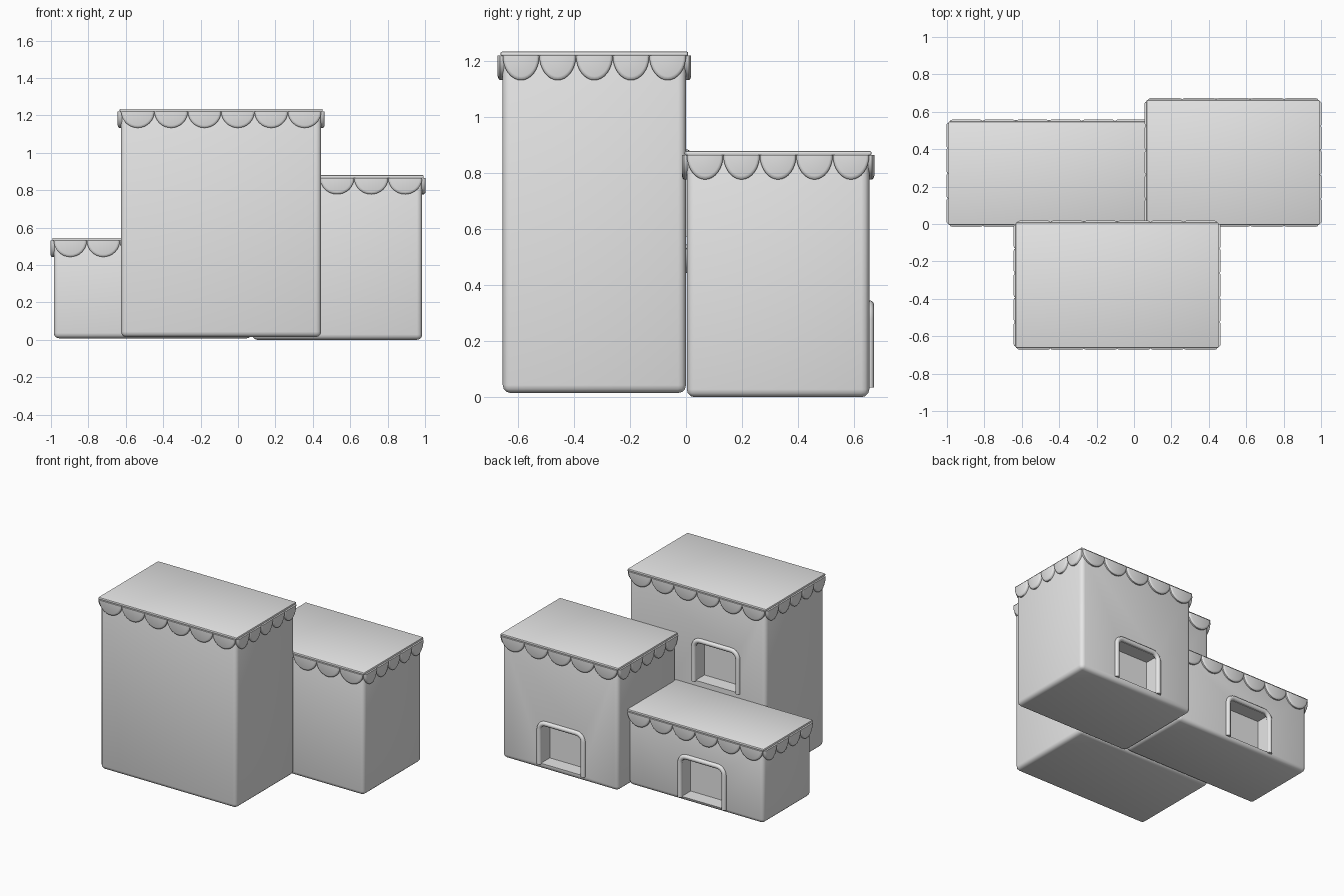
import bpy, bmesh, math
from mathutils import Vector

if "Cube" in bpy.data.objects:
    bpy.data.objects.remove(bpy.data.objects["Cube"], do_unlink=True)

plaster = bpy.data.materials.new("plain grey plaster")
plaster.use_nodes = True
plaster.diffuse_color = (0.8, 0.8, 0.8, 1)
plaster.node_tree.nodes["Principled BSDF"].inputs["Base Color"].default_value = (0.8, 0.8, 0.8, 1)


def activate(obj):
    bpy.ops.object.select_all(action='DESELECT')
    obj.select_set(True)
    bpy.context.view_layer.objects.active = obj


def finish(obj, angle=40):
    obj.data.materials.clear()
    obj.data.materials.append(plaster)
    activate(obj)
    bpy.ops.object.shade_smooth_by_angle(angle=math.radians(angle))


def box(name, lo, hi, bevel=0.0, segments=3):
    lo, hi = Vector(lo), Vector(hi)
    bpy.ops.mesh.primitive_cube_add(size=1, location=(lo + hi) / 2)
    obj = bpy.context.object
    obj.name = name
    obj.scale = hi - lo
    bpy.ops.object.transform_apply(location=False, rotation=False, scale=True)
    if bevel:
        mod = obj.modifiers.new("rounding", 'BEVEL')
        mod.width, mod.segments = bevel, segments
        bpy.ops.object.modifier_apply(modifier=mod.name)
    return obj


def scallop(bm, centre, along, out, half_width, drop):
    """Half-round flap with a softened outer rim."""
    rings = []
    for depth, size in ((-0.005, 1), (0.01, 1), (0.015, 0.95), (0.018, 0.85)):
        ring = []
        for i in range(17):
            a = math.pi * i / 16
            p = centre + along * (half_width * size * math.cos(a)) + out * depth
            p.z -= drop * size * math.sin(a)
            ring.append(bm.verts.new(p))
        rings.append(ring)
    for a, b in zip(rings, rings[1:]):
        for i in range(17):
            j = (i + 1) % 17
            bm.faces.new((a[i], a[j], b[j], b[i]))
    bm.faces.new(rings[0])
    bm.faces.new(rings[-1])


def scalloped_trim(name, lo, hi, top, count_x, count_y):
    bm = bmesh.new()
    mid = (Vector(lo) + Vector(hi)) / 2
    half = (Vector(hi) - Vector(lo)) / 2
    for axis, count in ((0, count_x), (1, count_y)):
        along, out = Vector((0, 0, 0)), Vector((0, 0, 0))
        along[axis], out[1 - axis] = 1, 1
        step = 2 * half[axis] / count
        for side in (-1, 1):
            for i in range(count):
                c = Vector((mid.x, mid.y, top)) + out * side * half[1 - axis]
                c += along * (step * (i + 0.5) - half[axis])
                scallop(bm, c, along, out * side, step / 2, 0.088)
    bmesh.ops.recalc_face_normals(bm, faces=bm.faces)
    mesh = bpy.data.meshes.new(name)
    bm.to_mesh(mesh)
    bm.free()
    obj = bpy.data.objects.new(name, mesh)
    bpy.context.collection.objects.link(obj)
    finish(obj)


def door_frame(name, x, y, z, width, height):
    """Round moulding that runs up, over and down the opening."""
    w, r = width / 2, 0.05
    pts = [(-w, 0)]
    for sign, start in ((-1, math.pi), (1, math.pi / 2)):
        for i in range(6):
            a = start - math.pi / 2 * i / 5
            pts.append((sign * (w - r) + r * math.cos(a), height - r + r * math.sin(a)))
    pts.append((w, 0))
    curve = bpy.data.curves.new(name, 'CURVE')
    curve.dimensions = '3D'
    curve.bevel_depth, curve.bevel_resolution = 0.017, 3
    curve.use_fill_caps = True
    spline = curve.splines.new('POLY')
    spline.points.add(len(pts) - 1)
    for point, (u, v) in zip(spline.points, pts):
        point.co = (x + u, y, z + v, 1)
    obj = bpy.data.objects.new(name, curve)
    bpy.context.collection.objects.link(obj)
    activate(obj)
    bpy.ops.object.convert(target='MESH')
    finish(bpy.context.object, 60)


def house(name, lo, hi, scallops, door_x, door_z):
    top = hi[2]
    body = box(name + "_walls", lo, (hi[0], hi[1], top - 0.008), 0.028)

    # Recessed doorway in the back wall
    cutter = box("doorway_cutter", (door_x - 0.16, hi[1] - 0.1, door_z + 0.03),
                 (door_x + 0.16, hi[1] + 0.1, door_z + 0.3))
    cutter.hide_render = True
    activate(body)
    mod = body.modifiers.new("doorway", 'BOOLEAN')
    mod.operation, mod.solver, mod.object = 'DIFFERENCE', 'EXACT', cutter
    bpy.ops.object.modifier_apply(modifier=mod.name)
    bpy.data.objects.remove(cutter, do_unlink=True)
    finish(body)
    door_frame(name + "_door_frame", door_x, hi[1], door_z + 0.025, 0.345, 0.295)

    # Thin roof slab and hanging trim
    slab = box(name + "_roof", (lo[0] - 0.008, lo[1] - 0.008, top - 0.016),
               (hi[0] + 0.008, hi[1] + 0.008, top), 0.006, 2)
    finish(slab)
    scalloped_trim(name + "_scalloped_trim", lo, hi, top - 0.014, *scallops)


house("tall_house", (-0.625, -0.655, 0.015), (0.445, 0.0, 1.235), (6, 5), -0.235, 0.55)
house("middle_house", (0.075, 0.003, 0.0), (0.985, 0.655, 0.88), (5, 5), 0.52, 0.01)
house("low_house", (-0.985, 0.003, 0.008), (0.075, 0.54, 0.545), (6, 4), -0.505, 0.005)
